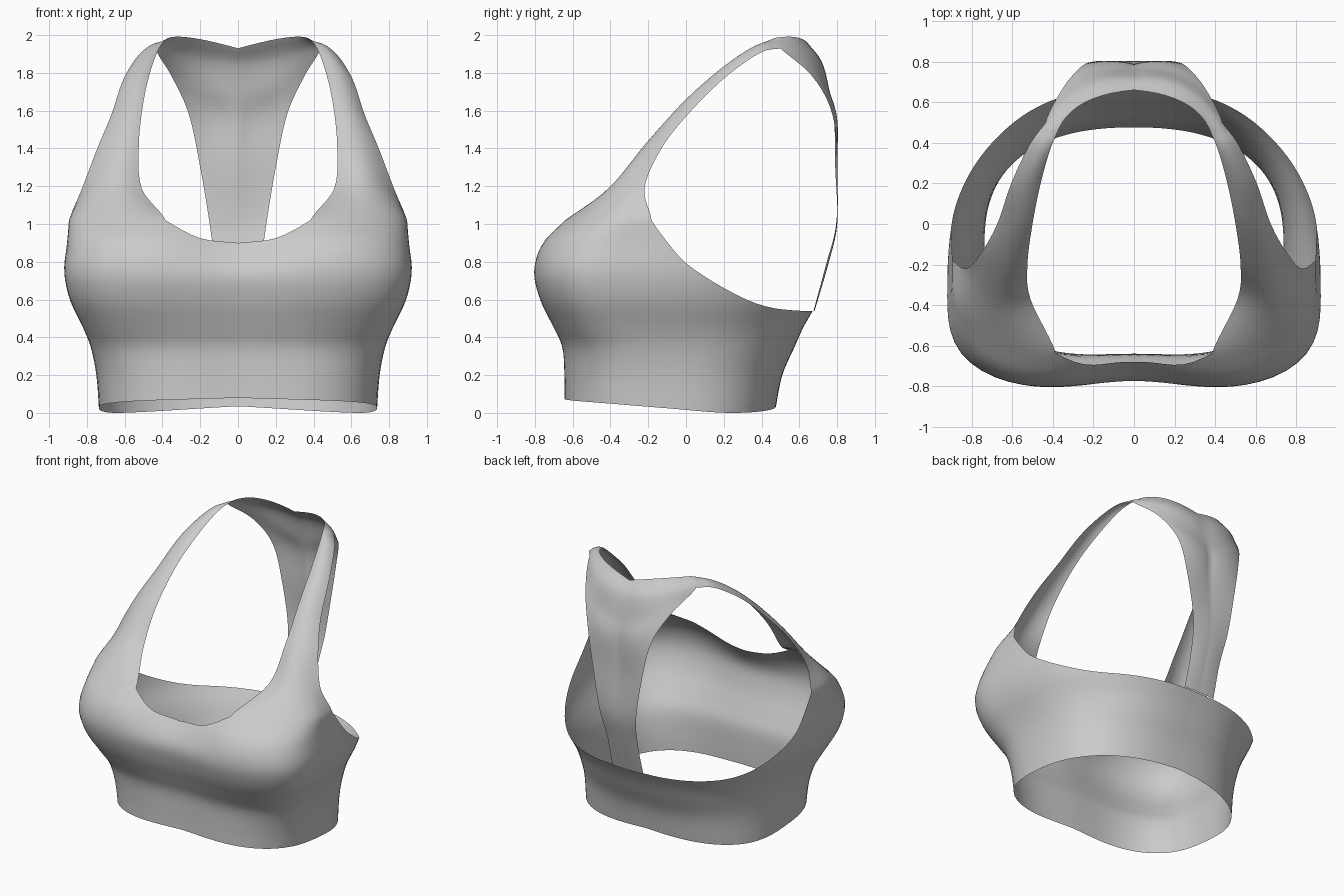
import bpy, bmesh
from math import sin, cos, pi, exp
from mathutils import Vector

old = bpy.data.objects.get("Cube")
if old:
    bpy.data.objects.remove(old, do_unlink=True)


def spline(knots, values, t):
    """Smooth curve through values (numbers or vectors) placed at knots."""
    last = len(knots) - 1
    i = 0
    while i < last - 1 and t > knots[i + 1]:
        i += 1

    def slope(k):
        a, b = max(k - 1, 0), min(k + 1, last)
        return (values[b] - values[a]) / (knots[b] - knots[a])

    h = knots[i + 1] - knots[i]
    f = (t - knots[i]) / h
    g = 1 - f
    return (values[i] * (g * g * (1 + 2 * f)) + values[i + 1] * (f * f * (3 - 2 * f))
            + slope(i) * (h * f * g * g) - slope(i + 1) * (h * f * f * g))


def spread(start, end, count):
    return [start + (end - start) * i / count for i in range(count + 1)]


def through_three(a, b, c, s):
    """Parabola through three points, s from 0 to 1."""
    return a * ((1 - s) * (1 - 2 * s)) + b * (4 * s * (1 - s)) + c * (s * (2 * s - 1))


def add_grid(bm, surface, us, vs):
    rows = [[bm.verts.new(surface(u, v)) for u in us] for v in vs]
    for low, high in zip(rows, rows[1:]):
        for i in range(len(us) - 1):
            bm.faces.new((low[i], low[i + 1], high[i + 1], high[i]))


# Chest cross-section by height
LEVELS = [0, .2, .35, .45, .6, .75, .9, 1.02]
HALF_WIDTH = [.735, .75, .78, .82, .89, .92, .905, .895]
FRONT = [-.67, -.67, -.68, -.725, -.80, -.835, -.81, -.71]
CENTRE_DIP = [.03, .03, .03, .035, .05, .065, .13, .14]
BACK = [.47, .51, .575, .62, .70, .74, .76, .77]
MIDDLE = [-.1, -.15, -.22, -.28, -.33, -.35, -.33, -.30]
SQUARENESS = [2.8, 2.8, 2.8, 2.9, 3, 3, 2.7, 2.2]


def chest(u, z):
    """Point on the chest surface; u is the angle from centre front."""
    width, front, dip, back, mid, square = (
        spline(LEVELS, table, z)
        for table in (HALF_WIDTH, FRONT, CENTRE_DIP, BACK, MIDDLE, SQUARENESS))
    facing = cos(u) > 0
    n = square if facing else 2.5
    r = (abs(sin(u)) ** n + abs(cos(u)) ** n) ** (-1 / n)
    x = width * r * sin(u)
    depth = mid - front if facing else back - mid
    y = mid - depth * r * cos(u)
    if facing:
        y += dip * exp(-(x / .35) ** 2)
    return Vector((x, y, z))


# Edges of the chest band: hem, neckline and armhole
NECK_U, ARM_U, STRAP_Z = .434, 1.68, 1.02


def top_edge(u):
    if u < NECK_U:
        return spline([0, .22, NECK_U], [.9, .925, STRAP_Z], u)
    if u <= ARM_U:
        return STRAP_Z
    return spline([ARM_U, 1.74, 1.9, 2.18, 2.44, pi],
                  [STRAP_Z, .95, .78, .61, .55, .54], u)


def hem(u):
    return spline([0, .8, 1.57, 2.2, pi], [.08, .06, .025, 0, .035], u)


def band(u, v):
    low, high = hem(u), top_edge(u)
    return chest(u, low + (high - low) * v)


# Racer back panel rows: edge, halfway and centre points
PANEL = [[Vector(p) for p in row] for row in (
    [(.37, .47, 1.985), (.24, .60, 1.985), (0, .66, 1.93)],
    [(.435, .50, 1.93), (.25, .68, 1.88), (0, .72, 1.84)],
    [(.35, .67, 1.78), (.20, .745, 1.73), (0, .76, 1.68)],
    [(.26, .775, 1.58), (.13, .80, 1.56), (0, .785, 1.54)],
    [(.20, .80, 1.3), (.10, .80, 1.3), (0, .79, 1.3)],
    [(.15, .795, 1.0), (.07, .80, 1.0), (0, .80, 1.0)],
    [(.125, .74, .78), (.06, .75, .78), (0, .75, .78)],
    [(.125, .675, .54), (.06, .68, .54), (0, .68, .54)])]


def panel(s, t):
    edge, half, centre = (spline(range(len(PANEL)), [row[k] for row in PANEL], t)
                          for k in range(3))
    return through_three(centre, half, edge, s)


# Shoulder strap rows: neckline, middle and armhole points
STRAP = [[Vector(p) for p in row] for row in (
    [(.51, -.37, 1.19), (.69, -.385, 1.2), (.825, -.22, 1.19)],
    [(.525, -.20, 1.42), (.64, -.20, 1.43), (.745, -.13, 1.4)],
    [(.50, 0, 1.65), (.585, 0, 1.65), (.67, .01, 1.58)],
    [(.46, .20, 1.82), (.53, .20, 1.83), (.605, .20, 1.77)],
    [(.415, .36, 1.935), (.465, .37, 1.94), (.515, .39, 1.905)])]


def strap_u(s):
    return NECK_U + (ARM_U - NECK_U) * s ** 1.4


def strap(s, t):
    u = strap_u(s)
    path = [chest(u, STRAP_Z - .12), chest(u, STRAP_Z)]
    path += [through_three(*row, s) for row in STRAP]
    path.append(panel(1, s))
    return spline(range(-1, len(path) - 1), path, t)


# Build one half, then mirror it
across = spread(0, 1, 14)
columns = (spread(0, NECK_U, 8)[:-1] + [strap_u(s) for s in across]
           + spread(ARM_U, pi, 30)[1:])
bm = bmesh.new()
add_grid(bm, band, columns, spread(0, 1, 28))
add_grid(bm, strap, across, spread(0, len(STRAP) + 1, 36))
add_grid(bm, panel, spread(0, 1, 10), across + spread(1, len(PANEL) - 1, 36)[1:])
bmesh.ops.remove_doubles(bm, verts=bm.verts, dist=.0005)
mesh = bpy.data.meshes.new("racerback_top")
bm.to_mesh(mesh)
bm.free()
top = bpy.data.objects.new("racerback_top", mesh)
bpy.context.collection.objects.link(top)
mirror = top.modifiers.new("mirror", "MIRROR")
mirror.use_clip = True

# Fabric
fabric = bpy.data.materials.new("light grey fabric")
fabric.use_nodes = True
colour = (.6, .6, .6, 1)
fabric.diffuse_color = colour
fabric.node_tree.nodes["Principled BSDF"].inputs["Base Color"].default_value = colour
mesh.materials.append(fabric)
for face in mesh.polygons:
    face.use_smooth = True
